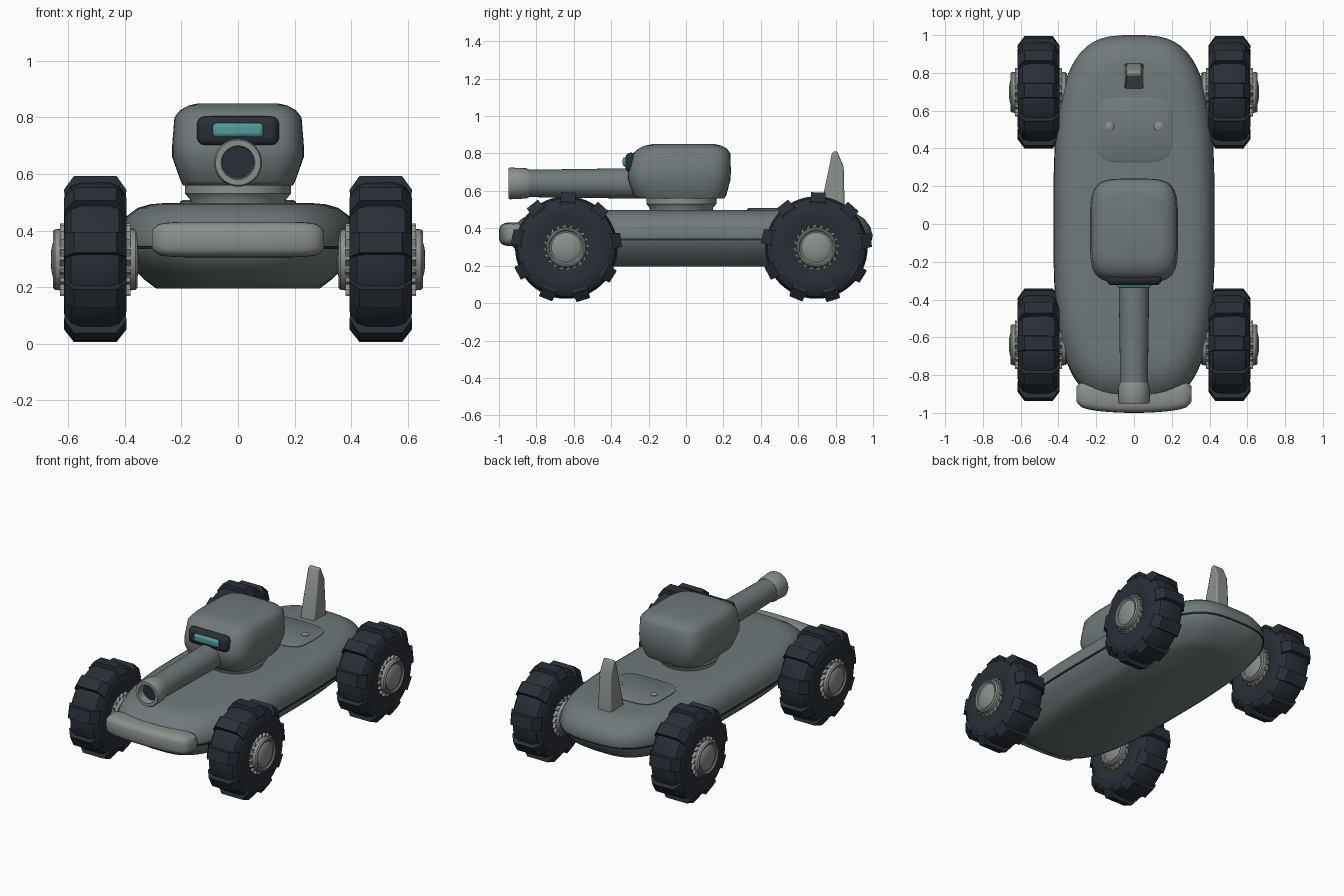
import bpy, bmesh
from math import sin, cos, pi, radians, copysign
from mathutils import Matrix, Vector

if "Cube" in bpy.data.objects:
    bpy.data.objects.remove(bpy.data.objects["Cube"])


def mat(name, rgb):
    m = bpy.data.materials.new(name)
    m.diffuse_color = (*rgb, 1)
    m.use_nodes = True
    m.node_tree.nodes["Principled BSDF"].inputs["Base Color"].default_value = m.diffuse_color
    return m


BODY = mat("body_grey", (0.16, 0.19, 0.195))
LIGHT = mat("light_grey", (0.26, 0.28, 0.265))
DARK = mat("rubber", (0.022, 0.028, 0.038))
TEAL = mat("teal_glass", (0.08, 0.33, 0.32))


def finish(name, bm, m, angle=40, loc=(0, 0, 0), bevel=0, seg=3):
    bmesh.ops.recalc_face_normals(bm, faces=bm.faces)
    me = bpy.data.meshes.new(name)
    bm.to_mesh(me)
    bm.free()
    me.materials.append(m)
    ob = bpy.data.objects.new(name, me)
    ob.location = loc
    bpy.context.collection.objects.link(ob)
    if bevel:
        b = ob.modifiers.new("bevel", 'BEVEL')
        b.width, b.segments, b.limit_method = bevel, seg, 'ANGLE'
    bpy.ops.object.select_all(action='DESELECT')
    ob.select_set(True)
    bpy.context.view_layer.objects.active = ob
    bpy.ops.object.shade_smooth_by_angle(angle=radians(angle))
    return ob


def skin(bm, rings, closed=True):
    vs = [[bm.verts.new(p) for p in r] for r in rings]
    n = len(vs[0])
    for a, b in zip(vs, vs[1:]):
        for i in range(n):
            j = (i + 1) % n
            bm.faces.new((a[i], a[j], b[j], b[i]))
    if closed:
        bm.faces.new(vs[0])
        bm.faces.new(vs[-1])


def loft(name, layers, m, power=3.2, n=64, angle=40):
    """Stack of rounded outlines: (z, half width, front y, rear y)."""
    rings = []
    for z, w, f, r in layers:
        ring = []
        for i in range(n):
            a = 2 * pi * (i + 0.5) / n
            c, s = cos(a), sin(a)
            x = copysign(abs(c) ** (2 / power), c)
            y = copysign(abs(s) ** (2 / power), s)
            ring.append((w * x, (f + r) / 2 + (r - f) / 2 * y, z))
        rings.append(ring)
    bm = bmesh.new()
    skin(bm, rings)
    return finish(name, bm, m, angle)


AXES = {'X': lambda t, u, v: (t, u, v), 'Y': lambda t, u, v: (u, t, v), 'Z': lambda t, u, v: (u, v, t)}


def lathe(name, profile, axis, m, loc=(0, 0, 0), n=40, angle=35):
    """Spin (position along axis, radius) points."""
    bm = bmesh.new()
    f = AXES[axis]
    skin(bm, [[f(t, r * cos(2 * pi * i / n), r * sin(2 * pi * i / n)) for i in range(n)]
              for t, r in profile])
    return finish(name, bm, m, angle, loc)


def block(name, size, loc, m, bevel, seg=3):
    bm = bmesh.new()
    bmesh.ops.create_cube(bm, size=1)
    bmesh.ops.scale(bm, vec=size, verts=bm.verts)
    return finish(name, bm, m, 40, loc, bevel, seg)


# Hull, with a thin dark seam round its widest line
loft("hull", [(0.195, 0.29, -0.76, 0.80), (0.225, 0.33, -0.83, 0.87), (0.27, 0.375, -0.90, 0.94),
              (0.32, 0.415, -0.94, 0.985), (0.36, 0.425, -0.95, 1.0), (0.41, 0.415, -0.925, 0.985),
              (0.45, 0.395, -0.88, 0.955), (0.48, 0.355, -0.83, 0.91), (0.493, 0.31, -0.78, 0.86),
              (0.498, 0.25, -0.70, 0.79)], BODY, angle=55)
loft("hull_seam", [(0.335, 0.425, -0.95, 0.995), (0.345, 0.427, -0.953, 0.997)], DARK)

# Front bumper: rounded bar bowed slightly backwards at the ends
bm = bmesh.new()
rings = []
for i in range(25):
    u = -1 + i / 12
    k = (1 - abs(u) ** 8) ** 0.5 if abs(u) < 1 else 0.0
    k = 0.55 + 0.45 * k
    ring = []
    for j in range(24):
        a = 2 * pi * j / 24
        c, s = cos(a), sin(a)
        ring.append((0.305 * u, -0.917 + 0.025 * u * u - 0.008 + 0.075 * k * copysign(abs(c) ** 0.6, c),
                     0.368 + 0.063 * k * copysign(abs(s) ** 0.6, s)))
    rings.append(ring)
skin(bm, rings)
finish("front_bumper", bm, LIGHT, 50)

# Turret and its neck
lathe("turret_neck", [(0.48, 0.165), (0.51, 0.17), (0.53, 0.187), (0.57, 0.187)], 'Z', LIGHT, (0, -0.025, 0))
loft("turret", [(0.56, 0.195, -0.265, 0.205), (0.575, 0.203, -0.28, 0.215), (0.66, 0.233, -0.31, 0.238),
                (0.70, 0.233, -0.31, 0.24), (0.80, 0.225, -0.285, 0.238), (0.825, 0.205, -0.255, 0.22),
                (0.842, 0.175, -0.22, 0.19), (0.85, 0.14, -0.18, 0.155)], BODY, power=4.5, angle=50)

# Visor
block("visor_frame", (0.29, 0.06, 0.105), (0, -0.294, 0.752), DARK, 0.028)
block("visor_glass", (0.18, 0.03, 0.05), (0, -0.324, 0.755), TEAL, 0.014)

# Barrel, muzzle and dark bore
lathe("barrel", [(-0.86, 0.073), (-0.5, 0.078), (-0.25, 0.082)], 'Y', BODY, (0, 0, 0.64), 32)
lathe("muzzle", [(-0.84, 0.05), (-0.84, 0.075), (-0.855, 0.081), (-0.94, 0.085), (-0.95, 0.08),
                 (-0.95, 0.06), (-0.93, 0.055), (-0.86, 0.055)], 'Y', LIGHT, (0, 0, 0.64), 32)
lathe("bore", [(-0.905, 0.057), (-0.87, 0.057)], 'Y', DARK, (0, 0, 0.64), 32)

# Rear hatch with two bolts
loft("rear_hatch", [(0.47, 0.205, 0.325, 0.67), (0.502, 0.205, 0.325, 0.67), (0.508, 0.195, 0.335, 0.66)],
     BODY, power=4)
for s in (-1, 1):
    lathe("hatch_bolt", [(0.49, 0.024), (0.511, 0.024), (0.516, 0.016)], 'Z', LIGHT, (s * 0.13, 0.515, 0), 16)

# Tail fin
bm = bmesh.new()
outline = [(0.705, 0.44), (0.73, 0.56), (0.78, 0.80), (0.79, 0.812), (0.808, 0.812), (0.843, 0.73), (0.85, 0.44)]
skin(bm, [[(x * (1 - 0.25 * max(0, z - 0.5) / 0.3), y, z) for y, z in outline] for x in (-0.052, 0.052)])
finish("tail_fin", bm, LIGHT, 40, bevel=0.012, seg=2)


# Wheels: tyre with lugs, toothed ring and domed hub
def tyre_mesh(loc):
    bm = bmesh.new()
    n = 54
    prof = [(-0.095, 0.09), (-0.105, 0.12), (-0.11, 0.18), (-0.108, 0.23), (-0.085, 0.262), (-0.05, 0.274)]
    prof += [(-t, r) for t, r in reversed(prof)]
    skin(bm, [[(t, r * cos(2 * pi * i / n), r * sin(2 * pi * i / n)) for i in range(n)] for t, r in prof])
    lug = [(-0.1, 0.2), (-0.111, 0.245), (-0.075, 0.295), (0.075, 0.295), (0.111, 0.245), (0.1, 0.2)]
    for k in range(9):
        rot = Matrix.Rotation(radians(8 + 40 * k), 3, 'X')
        skin(bm, [[rot @ Vector((t, r, s * (0.042 - 0.1 * max(0, r - 0.25)))) for t, r in lug] for s in (-1, 1)])
    return finish("tyre", bm, DARK, 35, loc)


def tooth_ring(loc):
    bm = bmesh.new()
    pts = []
    for k in range(20):
        a = 2 * pi * k / 20
        pts += [(0.103 * cos(a), 0.103 * sin(a)), (0.128 * cos(a + 0.03), 0.128 * sin(a + 0.03))]
    skin(bm, [[(t, y, z) for y, z in pts] for t in (-0.124, 0.124)])
    return finish("tooth_ring", bm, LIGHT, 30, loc)


hub = [(0.157, 0.012), (0.155, 0.04), (0.148, 0.068), (0.141, 0.08), (0.143, 0.088), (0.15, 0.094),
       (0.15, 0.1), (0.142, 0.107), (0.12, 0.109)]
hub += [(-t, r) for t, r in reversed(hub)]
for side in (-1, 1):
    for y in (-0.64, 0.697):
        p = (side * 0.505, y, 0.297)
        tyre_mesh(p)
        tooth_ring(p)
        lathe("hub", hub, 'X', LIGHT, p, 36)
